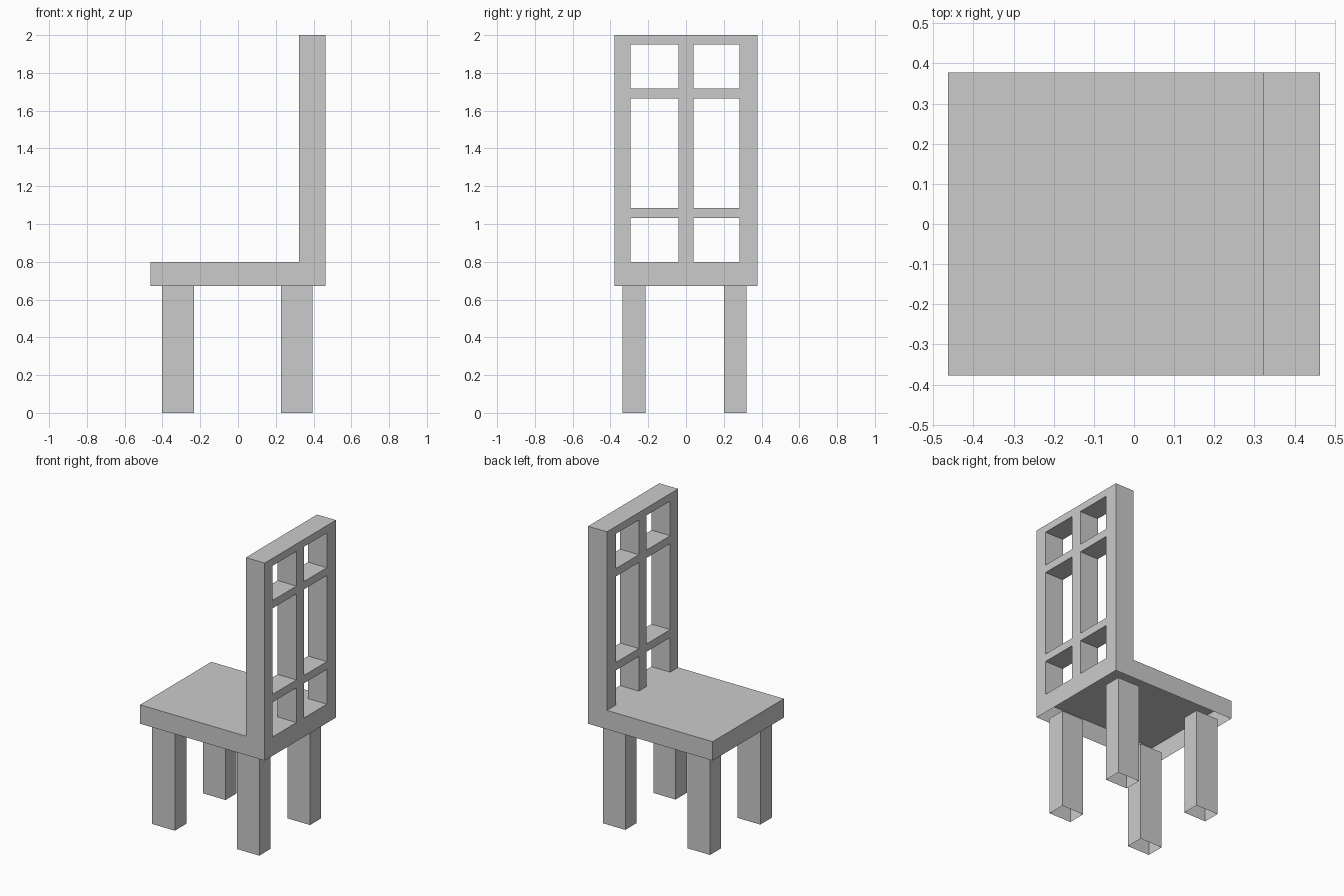
import bpy, bmesh

if "Cube" in bpy.data.objects:
    bpy.data.objects.remove(bpy.data.objects["Cube"])


def make_object(name, bm):
    mesh = bpy.data.meshes.new(name)
    bm.to_mesh(mesh)
    bm.free()
    obj = bpy.data.objects.new(name, mesh)
    bpy.context.collection.objects.link(obj)
    return obj


def shell_box(name, xs, ys, zs, open_top=False):
    """Thin-walled box with an open underside (and optionally an open top)."""
    bm = bmesh.new()
    bmesh.ops.create_cube(bm, size=1)
    for v in bm.verts:
        v.co = [r[c > 0] for r, c in zip((xs, ys, zs), v.co)]
    bm.normal_update()
    gone = [f for f in bm.faces
            if f.normal.z < -0.5 or (open_top and f.normal.z > 0.5)]
    bmesh.ops.delete(bm, geom=gone, context='FACES_ONLY')
    return make_object(name, bm)


def lattice(name, x_in, x_out, ys, zs):
    """Window-like frame: posts and rails alternate with openings."""
    bm = bmesh.new()
    grid = [[bm.verts.new((x_out, y, z)) for z in zs] for y in ys]
    for i in range(len(ys) - 1):
        for j in range(len(zs) - 1):
            if i % 2 == 0 or j % 2 == 1:
                bm.faces.new((grid[i][j], grid[i + 1][j],
                              grid[i + 1][j + 1], grid[i][j + 1]))
    ext = bmesh.ops.extrude_face_region(bm, geom=bm.faces[:], use_keep_orig=True)
    moved = [g for g in ext["geom"] if isinstance(g, bmesh.types.BMVert)]
    bmesh.ops.translate(bm, vec=(x_in - x_out, 0, 0), verts=moved)
    bmesh.ops.recalc_face_normals(bm, faces=bm.faces[:])
    # the posts stand directly on the seat, so drop their feet
    feet = [f for f in bm.faces if all(abs(v.co.z - zs[0]) < 1e-4 for v in f.verts)]
    bmesh.ops.delete(bm, geom=feet, context='FACES_ONLY')
    return make_object(name, bm)


SEAT_BOTTOM, SEAT_TOP = 0.673, 0.80

# Seat, hollow underneath
shell_box("seat", (-0.463, 0.463), (-0.378, 0.378), (SEAT_BOTTOM, SEAT_TOP))

# Backrest with three rows of paired openings
lattice("backrest", 0.323, 0.463,
        (-0.378, -0.294, -0.041, 0.039, 0.282, 0.378),
        (SEAT_TOP, 1.033, 1.086, 1.664, 1.717, 1.95, 2.0))

# Four hollow legs
for end, xs in (("front", (-0.402, -0.234)), ("back", (0.228, 0.394))):
    for side, ys in (("right", (-0.337, -0.215)), ("left", (0.202, 0.319))):
        shell_box(f"{end}_{side}_leg", xs, ys, (0, SEAT_BOTTOM), open_top=True)
